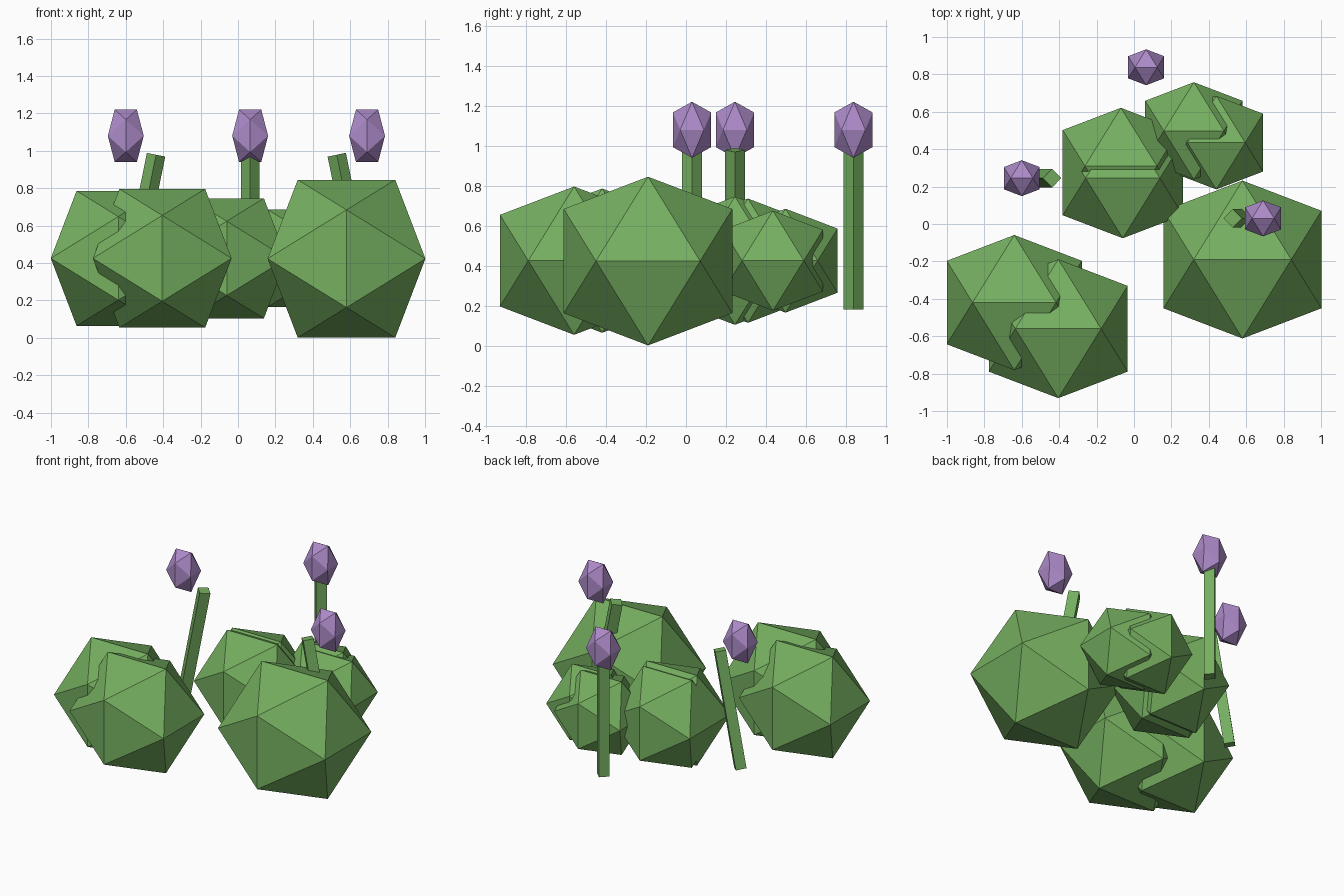
import bpy, bmesh, math
from mathutils import Matrix, Vector

if "Cube" in bpy.data.objects:
    bpy.data.objects.remove(bpy.data.objects["Cube"])

PHI = (1 + math.sqrt(5)) / 2


def material(name, rgb):
    m = bpy.data.materials.new(name)
    m.diffuse_color = (*rgb, 1)
    m.use_nodes = True
    m.node_tree.nodes["Principled BSDF"].inputs["Base Color"].default_value = m.diffuse_color
    return m


GREEN = material("leaf green", (0.180, 0.430, 0.117))
PURPLE = material("lavender purple", (0.413, 0.254, 0.578))


def finish(bm, name, mat, loc):
    bmesh.ops.recalc_face_normals(bm, faces=bm.faces)
    mesh = bpy.data.meshes.new(name)
    bm.to_mesh(mesh)
    bm.free()
    mesh.materials.append(mat)
    ob = bpy.data.objects.new(name, mesh)
    ob.location = loc
    bpy.context.collection.objects.link(ob)
    return ob


def icosahedron(name, mat, loc, half, stretch=1.0):
    """Flat-faced icosahedron with its top edge along x; half = half width."""
    a, b = half / PHI, half
    bm = bmesh.new()
    for s in (-1, 1):
        for t in (-1, 1):
            for p in ((s * a, 0, t * b), (s * b, t * a, 0), (0, s * b, t * a)):
                bm.verts.new((p[0], p[1], p[2] * stretch))
    bmesh.ops.convex_hull(bm, input=bm.verts[:])
    return finish(bm, name, mat, loc)


def stem(name, base, tilt, length=0.815, radius=0.05):
    """Four-sided stalk rising from its base and leaning along x."""
    bm = bmesh.new()
    bmesh.ops.create_cone(bm, cap_ends=True, segments=4, radius1=radius,
                          radius2=radius, depth=length,
                          matrix=Matrix.Translation((0, 0, length / 2)))
    ob = finish(bm, name, GREEN, base)
    ob.rotation_euler.y = tilt
    return ob


# Leaf clumps: centre x, y, z and half width
clumps = [
    (0.58, -0.19, 0.423, 0.422),
    (-0.405, -0.56, 0.425, 0.371),
    (-0.64, -0.42, 0.425, 0.361),
    (-0.06, 0.245, 0.425, 0.321),
    (-0.07, 0.31, 0.425, 0.311),
    (0.32, 0.498, 0.425, 0.260),
    (0.44, 0.435, 0.425, 0.250),
]
for i, (x, y, z, h) in enumerate(clumps):
    icosahedron(f"leaf_clump_{i + 1}", GREEN, (x, y, z), h)

# Flowers: x, y and lean of the stem, with a bud floating above its base
for i, (x, y, tilt) in enumerate([(0.065, 0.838, 0.0),
                                  (-0.60, 0.245, 0.2),
                                  (0.69, 0.03, -0.2)]):
    stem(f"flower_stem_{i + 1}", (x, y, 0.18), tilt)
    icosahedron(f"flower_bud_{i + 1}", PURPLE, (x, y, 1.08), 0.096, 1.46)
